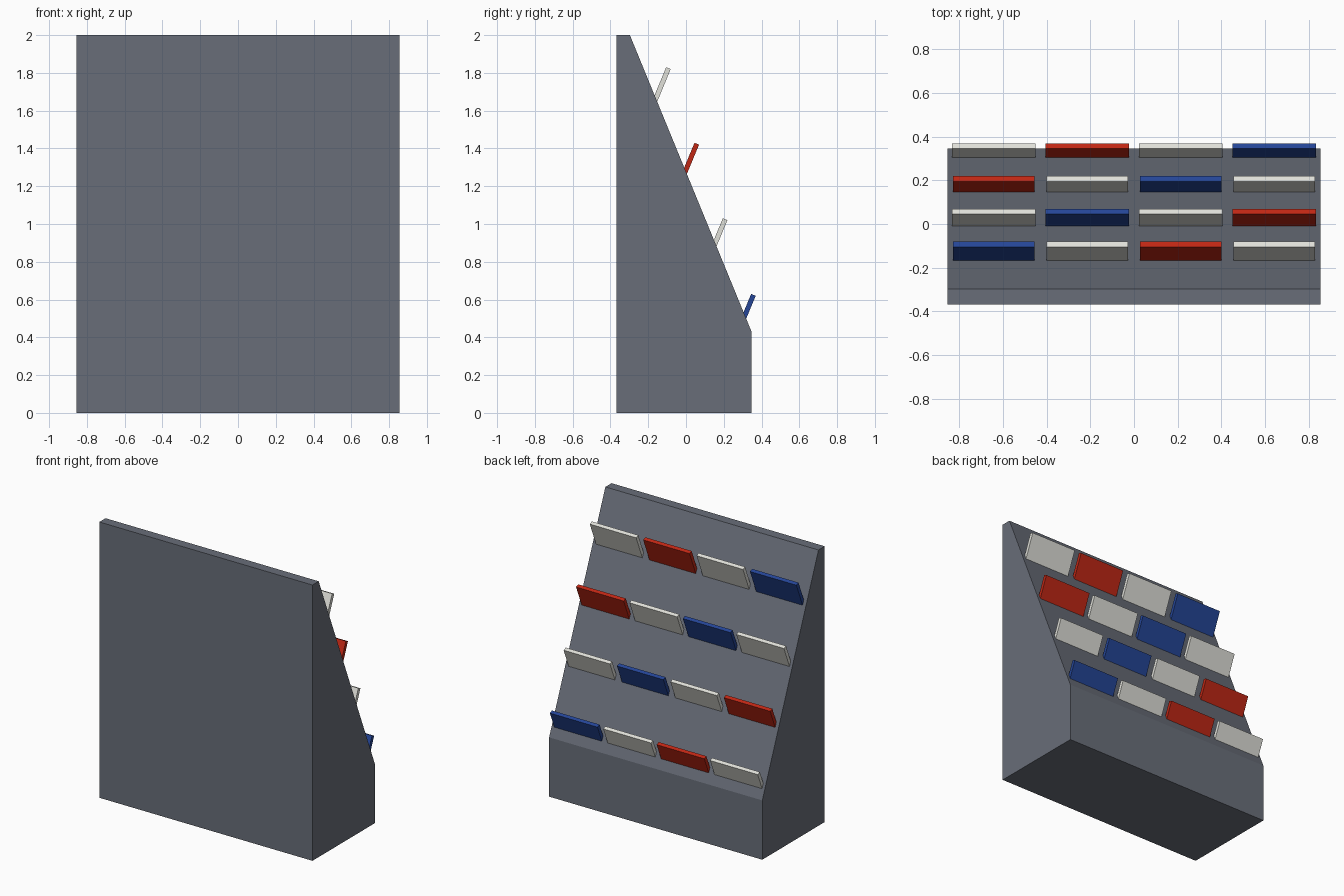
import bpy
from math import radians
from mathutils import Matrix, Vector

cube = bpy.data.objects.get("Cube")
if cube:
    bpy.data.objects.remove(cube, do_unlink=True)


def material(name, rgb):
    mat = bpy.data.materials.new(name)
    mat.use_nodes = True
    mat.diffuse_color = (*rgb, 1)
    for node in mat.node_tree.nodes:
        if node.type == "BSDF_PRINCIPLED":
            node.inputs["Base Color"].default_value = (*rgb, 1)
    return mat


grey = material("slate_grey", (0.14, 0.155, 0.19))
colours = {
    "W": material("off_white", (0.75, 0.75, 0.70)),
    "R": material("red", (0.53, 0.02, 0.007)),
    "B": material("blue", (0.018, 0.06, 0.31)),
}


def extrude_x(name, profile, width, mat):
    """Solid made by stretching a (y, z) profile along x."""
    n = len(profile)
    verts = [(x, y, z) for x in (-width / 2, width / 2) for y, z in profile]
    faces = [tuple(reversed(range(n))), tuple(range(n, 2 * n))]
    faces += [(i, (i + 1) % n, (i + 1) % n + n, i + n) for i in range(n)]
    mesh = bpy.data.meshes.new(name)
    mesh.from_pydata(verts, [], faces)
    mesh.materials.append(mat)
    obj = bpy.data.objects.new(name, mesh)
    bpy.context.collection.objects.link(obj)
    return obj


# Wedge-shaped stand with a vertical front and a sloping back
extrude_x("stand_body",
          [(-0.368, 0), (0.347, 0), (0.347, 0.43), (-0.297, 2), (-0.368, 2)],
          1.71, grey)

# Tilted panels, sunk into the slope; rows run from top to bottom
thick, length = 0.026, 0.21
panel = [(0, -length), (thick, -length), (thick, 0), (0, 0)]
tilt = Matrix.Rotation(radians(-22.5), 4, "X")
for row, pattern in enumerate(("BWRW", "WBWR", "RWBW", "WRWB")):
    tip = Vector((0, -0.105 + 0.15 * row, 1.83 - 0.4 * row))
    width = 0.382 if row % 2 else 0.372
    for col, key in enumerate(pattern):
        obj = extrude_x(f"panel_{row + 1}_{col + 1}", panel, width, colours[key])
        tip.x = (col - 1.5) * 0.4285
        obj.matrix_world = Matrix.Translation(tip) @ tilt
